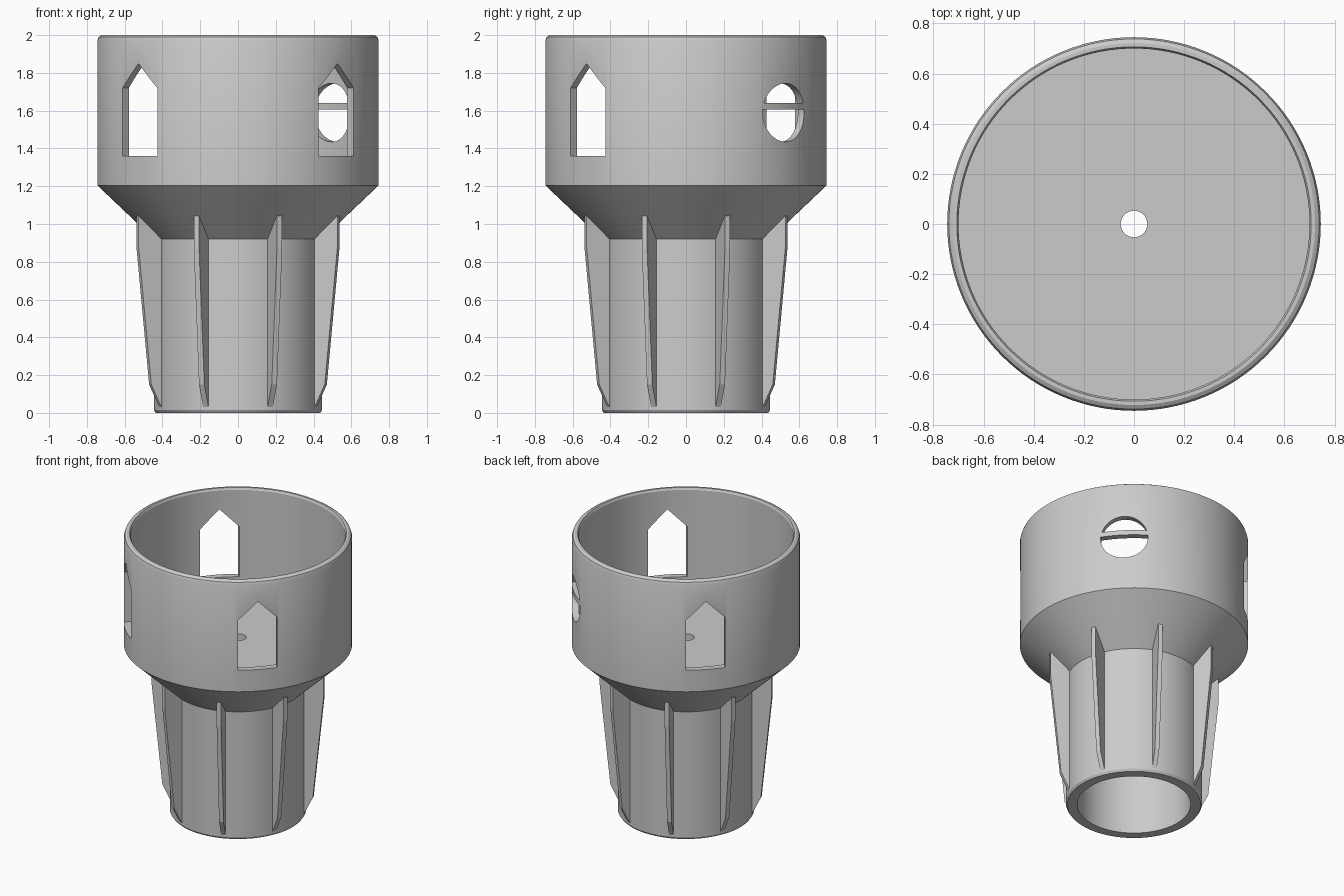
import bpy, bmesh, math
from mathutils import Matrix, Vector

cube = bpy.data.objects.get("Cube")
if cube:
    bpy.data.objects.remove(cube, do_unlink=True)

grey = bpy.data.materials.new("plain grey")
grey.use_nodes = True
grey.diffuse_color = (0.6, 0.6, 0.6, 1)
grey.node_tree.nodes["Principled BSDF"].inputs["Base Color"].default_value = (0.6, 0.6, 0.6, 1)


def finish(name, bm):
    bmesh.ops.recalc_face_normals(bm, faces=bm.faces)
    mesh = bpy.data.meshes.new(name)
    bm.to_mesh(mesh)
    bm.free()
    mesh.materials.append(grey)
    obj = bpy.data.objects.new(name, mesh)
    bpy.context.collection.objects.link(obj)
    return obj


def select(obj):
    bpy.ops.object.select_all(action='DESELECT')
    obj.select_set(True)
    bpy.context.view_layer.objects.active = obj


def lathe(name, profile, steps=128):
    """Turn a closed (radius, height) outline about the z axis."""
    bm = bmesh.new()
    rings = []
    for i in range(steps):
        a = math.tau * i / steps
        rings.append([bm.verts.new((r * math.cos(a), r * math.sin(a), z)) for r, z in profile])
    n = len(profile)
    for i in range(steps):
        p, q = rings[i], rings[(i + 1) % steps]
        for j in range(n):
            k = (j + 1) % n
            bm.faces.new((p[j], q[j], q[k], p[k]))
    return finish(name, bm)


def prism(name, outline, near, far, turn):
    """Extrude an outline of 3D points by the span near..far, then turn it about z."""
    bm = bmesh.new()
    face = bm.faces.new([bm.verts.new(Vector(p) + near) for p in outline])
    ext = bmesh.ops.extrude_face_region(bm, geom=[face])
    moved = [v for v in ext["geom"] if isinstance(v, bmesh.types.BMVert)]
    bmesh.ops.translate(bm, verts=moved, vec=far - near)
    bm.transform(Matrix.Rotation(math.radians(turn), 4, 'Z'))
    return finish(name, bm)


def cut_window(body, outline, turn):
    """Cut a (sideways, height) outline radially through the cup wall."""
    cutter = prism("window_cutter", [(0, u, z) for u, z in outline],
                   Vector((0.55, 0, 0)), Vector((0.9, 0, 0)), turn)
    cutter.hide_render = True
    mod = body.modifiers.new("window", 'BOOLEAN')
    mod.operation = 'DIFFERENCE'
    mod.solver = 'EXACT'
    mod.object = cutter
    select(body)
    bpy.ops.object.modifier_apply(modifier=mod.name)
    bpy.data.objects.remove(cutter, do_unlink=True)


def arc(start, end, radius, height, steps=28):
    """Points of a circle arc between two angles in radians."""
    angles = [start + (end - start) * i / steps for i in range(steps + 1)]
    return [(radius * math.cos(a), height + radius * math.sin(a)) for a in angles]


# Cup, cone, floor with its centre hole, and hollow stem
body = lathe("cup_and_stem", [
    (0.37, 0), (0.435, 0), (0.445, 0.015), (0.445, 0.92), (0.745, 1.205),
    (0.745, 1.97), (0.738, 1.99), (0.722, 2), (0.707, 2), (0.7, 1.985),
    (0.7, 1.25), (0.053, 1.25), (0.053, 1.2), (0.37, 1.2)])

# Three pointed windows
pointed = [(-0.13, 1.36), (0.13, 1.36), (0.13, 1.72), (0, 1.85), (-0.13, 1.72)]
for turn in (135, 225, 315):
    cut_window(body, pointed, turn)

# Round window, split by a level bar
radius, middle = 0.155, 1.59
low = math.asin((1.605 - middle) / radius)
high = math.asin((1.64 - middle) / radius)
cut_window(body, arc(high, math.pi - high, radius, middle), 45)
cut_window(body, arc(math.pi - low, math.tau + low, radius, middle), 45)

select(body)
bpy.ops.object.shade_smooth_by_angle(angle=math.radians(20))

# Eight tapered fins around the stem
fin = [(0.4, 0.03), (0.445, 0.03), (0.503, 0.15), (0.575, 0.87), (0.575, 1.05), (0.4, 1.05)]
half = Vector((0, 0.015, 0))
for i in range(8):
    prism(f"fin_{i + 1}", [(r, 0, z) for r, z in fin], -half, half, 22.5 + 45 * i)
